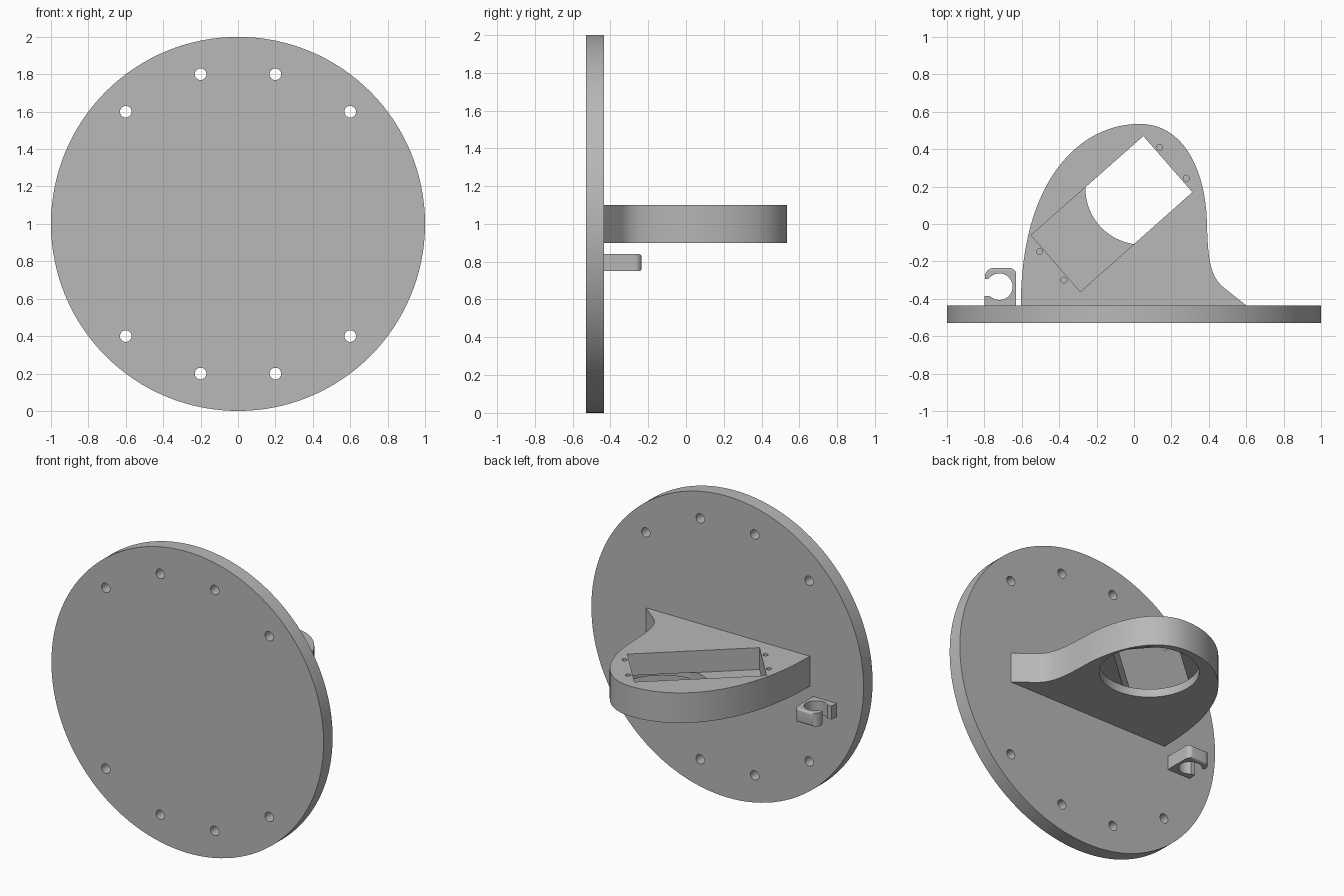
import bpy
import bmesh
import math
from mathutils import Matrix, Vector, geometry

default = bpy.data.objects.get("Cube")
if default:
    bpy.data.objects.remove(default)

grey = bpy.data.materials.new("plain grey")
grey.use_nodes = True
colour = (0.48, 0.48, 0.48, 1)
grey.diffuse_color = colour
grey.node_tree.nodes["Principled BSDF"].inputs["Base Color"].default_value = colour


def prism(name, outline, low, high, frame=Matrix()):
    """Extrude a 2D outline along local z, then place it with a matrix."""
    bm = bmesh.new()
    face = bm.faces.new([bm.verts.new((x, y, low)) for x, y in outline])
    new = bmesh.ops.extrude_face_region(bm, geom=[face])["geom"]
    verts = [v for v in new if isinstance(v, bmesh.types.BMVert)]
    bmesh.ops.translate(bm, verts=verts, vec=(0, 0, high - low))
    bm.transform(frame)
    bmesh.ops.recalc_face_normals(bm, faces=bm.faces)
    mesh = bpy.data.meshes.new(name)
    bm.to_mesh(mesh)
    bm.free()
    mesh.materials.append(grey)
    obj = bpy.data.objects.new(name, mesh)
    bpy.context.collection.objects.link(obj)
    return obj


def arc(cx, cy, r, start, end, steps):
    angles = [math.radians(start + (end - start) * i / steps) for i in range(steps + 1)]
    return [(cx + r * math.cos(a), cy + r * math.sin(a)) for a in angles]


def circle(cx, cy, r, sides=32):
    return arc(cx, cy, r, 0, 360, sides)[:-1]


def activate(obj):
    bpy.ops.object.select_all(action="DESELECT")
    obj.select_set(True)
    bpy.context.view_layer.objects.active = obj


def boolean(obj, cutter, operation="DIFFERENCE"):
    cutter.hide_render = True
    mod = obj.modifiers.new("cut", "BOOLEAN")
    mod.operation = operation
    mod.solver = "EXACT"
    mod.object = cutter
    activate(obj)
    bpy.ops.object.modifier_apply(modifier=mod.name)
    bpy.data.objects.remove(cutter)


def smooth(obj):
    activate(obj)
    bpy.ops.object.shade_smooth_by_angle(angle=math.radians(30))


# Round mounting plate, standing upright, with eight bolt holes
BACK = -0.435
upright = Matrix.Translation((0, 0, 1)) @ Matrix.Rotation(math.pi / 2, 4, "X")
plate = prism("mounting_plate", circle(0, 0, 1, 128), -BACK, 0.53, upright)
for sx in (-1, 1):
    for sz in (-1, 1):
        for x, z in ((0.2, 0.8), (0.6, 0.6)):
            boolean(plate, prism("bolt_cutter", circle(sx * x, sz * z, 0.031), 0.3, 0.7, upright))
smooth(plate)

# Curved shelf outline: broad left sweep, rounded nose, concave right flank
sweeps = (
    ((-0.605, BACK), (-0.605, 0.22), (-0.3, 0.535), (0.03, 0.535)),
    ((0.03, 0.535), (0.27, 0.535), (0.385, 0.28), (0.39, 0)),
    ((0.39, 0), (0.395, -0.18), (0.405, -0.28), (0.48, -0.34)),
)
outline = []
for sweep in sweeps:
    points = geometry.interpolate_bezier(*[Vector(p) for p in sweep], 25)
    outline += [(p.x, p.y) for p in points[:-1]]
outline += [(0.48, -0.34), (0.6, BACK)]
shelf = prism("shelf", outline, 0.9, 1.1)

# Tilted pocket from above, round opening from below, blind screw holes
FLOOR = 0.955
pocket = [(0.05, 0.47), (0.312, 0.17), (-0.287, -0.362), (-0.55, -0.06)]
boolean(shelf, prism("pocket_cutter", pocket, FLOOR, 1.2))
boolean(shelf, prism("opening_cutter", circle(0.04, 0.19, 0.3, 64), 0.8, FLOOR + 0.001))
for x, y in ((0.137, 0.41), (0.28, 0.245), (-0.505, -0.148), (-0.375, -0.3)):
    boolean(shelf, prism("screw_cutter", circle(x, y, 0.016, 20), 1.0, 1.2))
smooth(shelf)

# Small open cable clip below the shelf, mouth towards the right
profile = [(-0.63, BACK)]
profile += arc(-0.665, -0.27, 0.035, 0, 90, 8)
profile += arc(-0.75, -0.283, 0.048, 90, 180, 8)
profile += [(-0.795, -0.295), (-0.785, -0.295)]
profile += arc(-0.72, -0.335, 0.071, 146, -135, 36)
profile += [(-0.8, -0.385), (-0.8, BACK)]
clip = prism("cable_clip", profile, 0.75, 0.84)

# Soften the clip's outer top and bottom edges
side = [(-0.6, 0.75), *arc(-0.25, 0.765, 0.015, -90, 0, 5),
        *arc(-0.25, 0.825, 0.015, 0, 90, 5), (-0.6, 0.84)]
sideways = Matrix(((0, 0, 1, 0), (1, 0, 0, 0), (0, 1, 0, 0), (0, 0, 0, 1)))
boolean(clip, prism("clip_rounder", side, -1, -0.5, sideways), "INTERSECT")
smooth(clip)
